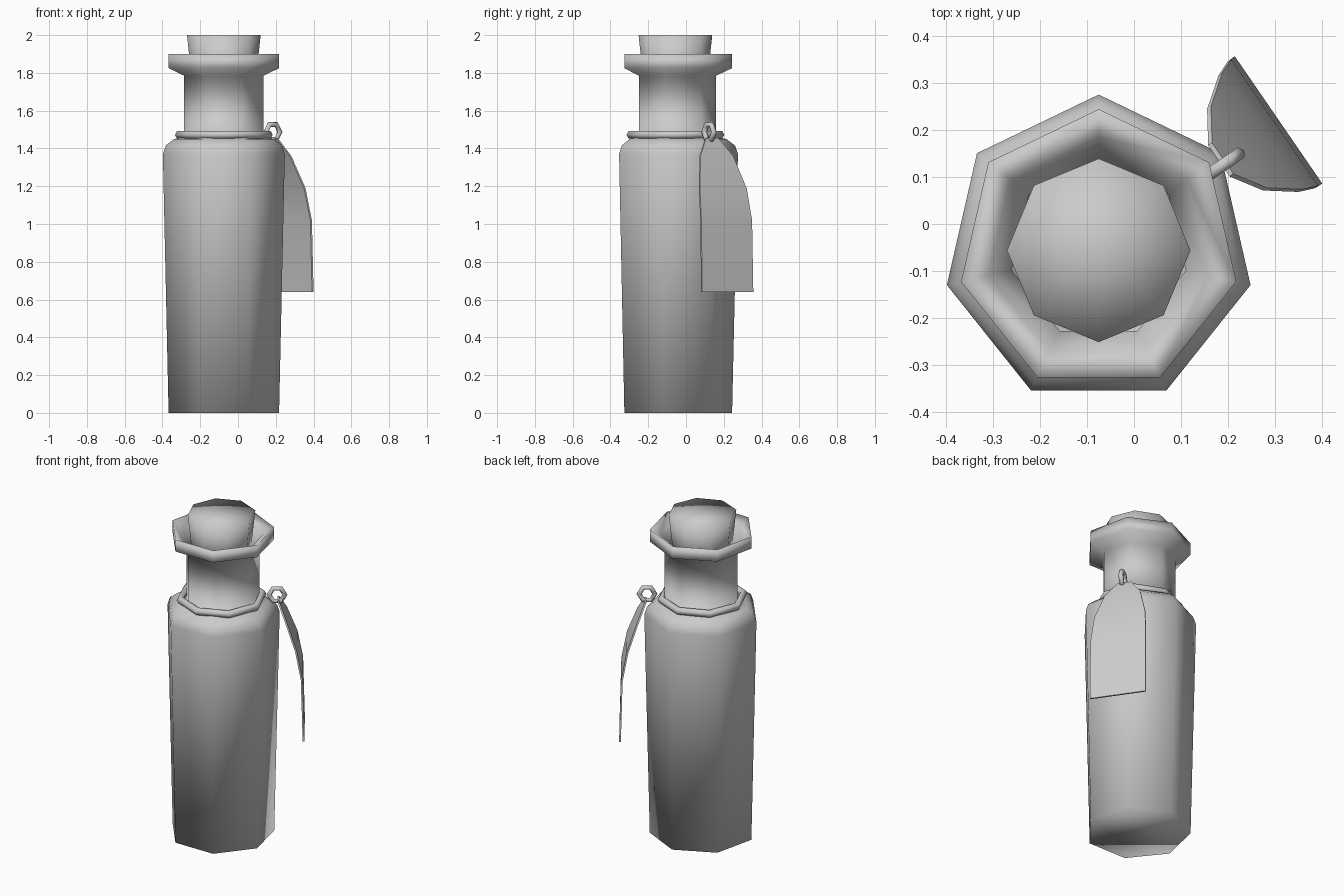
import bpy
import bmesh
from math import sin, cos, pi, radians
from mathutils import Matrix, Vector

cube = bpy.data.objects.get("Cube")
if cube:
    bpy.data.objects.remove(cube)

AXIS = Vector((-0.075, -0.056, 0))
TAG_ANGLE = radians(34.5)

grey = bpy.data.materials.new("plain grey")
grey.use_nodes = True
grey.diffuse_color = (0.6, 0.6, 0.6, 1)
grey.node_tree.nodes["Principled BSDF"].inputs["Base Color"].default_value = (0.6, 0.6, 0.6, 1)


def finish(name, bm, matrix=Matrix()):
    """Turn a bmesh into a smooth-shaded object."""
    bm.transform(matrix)
    bmesh.ops.recalc_face_normals(bm, faces=bm.faces)
    for face in bm.faces:
        face.smooth = True
    mesh = bpy.data.meshes.new(name)
    bm.to_mesh(mesh)
    bm.free()
    mesh.materials.append(grey)
    obj = bpy.data.objects.new(name, mesh)
    bpy.context.collection.objects.link(obj)
    return obj


def bridge(bm, a, b):
    """Join two closed loops of vertices with quads."""
    n = len(a)
    for i in range(n):
        j = (i + 1) % n
        bm.faces.new((a[i], a[j], b[j], b[i]))


def fan(bm, ring, z):
    """Close a ring with triangles around a centre point."""
    tip = bm.verts.new((0, 0, z))
    for i in range(len(ring)):
        bm.faces.new((ring[i], ring[(i + 1) % len(ring)], tip))


def lathe(name, profile, sides):
    """Spin a radius and height profile, a corner facing the back."""
    bm = bmesh.new()
    rings = []
    for r, z in profile:
        angles = [pi / 2 + 2 * pi * i / sides for i in range(sides)]
        rings.append([bm.verts.new((r * cos(a), r * sin(a), z)) for a in angles])
    for a, b in zip(rings, rings[1:]):
        bridge(bm, a, b)
    bm.faces.new(rings[0])
    fan(bm, rings[-1], profile[-1][1])
    return finish(name, bm, Matrix.Translation(AXIS))


def torus(name, major, minor, sides, section, matrix):
    """Low-poly ring around the local z axis."""
    bm = bmesh.new()
    rings = []
    for i in range(sides):
        a = 2 * pi * i / sides
        ring = []
        for k in range(section):
            b = 2 * pi * k / section
            r = major + minor * cos(b)
            ring.append(bm.verts.new((r * cos(a), r * sin(a), minor * sin(b))))
        rings.append(ring)
    for i in range(sides):
        bridge(bm, rings[i], rings[(i + 1) % sides])
    return finish(name, bm, matrix)


# Seven-sided bottle with a flared, funnel-shaped lip
lathe("bottle", [
    (0.30, 0), (0.331, 1.37), (0.316, 1.415), (0.27, 1.45), (0.215, 1.46),
    (0.215, 1.785), (0.30, 1.825), (0.30, 1.90), (0.24, 1.86), (0.19, 1.79),
    (0.19, 1.70)], 7)

# Eight-sided tapered stopper
lathe("cork", [(0.165, 1.72), (0.195, 2.0)], 8)

# Cord around the neck
torus("neck_cord", 0.237, 0.022, 8, 6,
      Matrix.Translation(AXIS + Vector((0, 0, 1.472))) @ Matrix.Rotation(pi / 2, 4, "Z"))

# Frame whose x axis points out of the bottle towards the tag
outward = Matrix.Translation(AXIS) @ Matrix.Rotation(TAG_ANGLE, 4, "Z")

# Six-sided loop holding the tag, upright and in line with the axis
torus("tag_loop", 0.045, 0.015, 6, 6,
      outward @ Matrix.Translation((0.315, 0, 1.487)) @ Matrix.Rotation(pi / 2, 4, "X"))

# Curved tag, from rows of height, distance and half width
rows = [(1.455, 0.318, 0.04), (1.36, 0.36, 0.105), (1.19, 0.42, 0.15),
        (1.02, 0.452, 0.163), (0.64, 0.462, 0.164)]
bm = bmesh.new()
loops = []
for z, r, w in rows:
    corners = ((r, -w), (r + 0.01, -w), (r + 0.01, w), (r, w))
    loops.append([bm.verts.new((x, y + 0.012, z)) for x, y in corners])
for a, b in zip(loops, loops[1:]):
    bridge(bm, a, b)
for end in (loops[0], loops[-1]):
    bm.faces.new(end)
tag = finish("tag", bm, outward)

# Keep the thin rim of the tag crisp
bpy.ops.object.select_all(action="DESELECT")
tag.select_set(True)
bpy.context.view_layer.objects.active = tag
bpy.ops.object.shade_smooth_by_angle(angle=radians(50))
